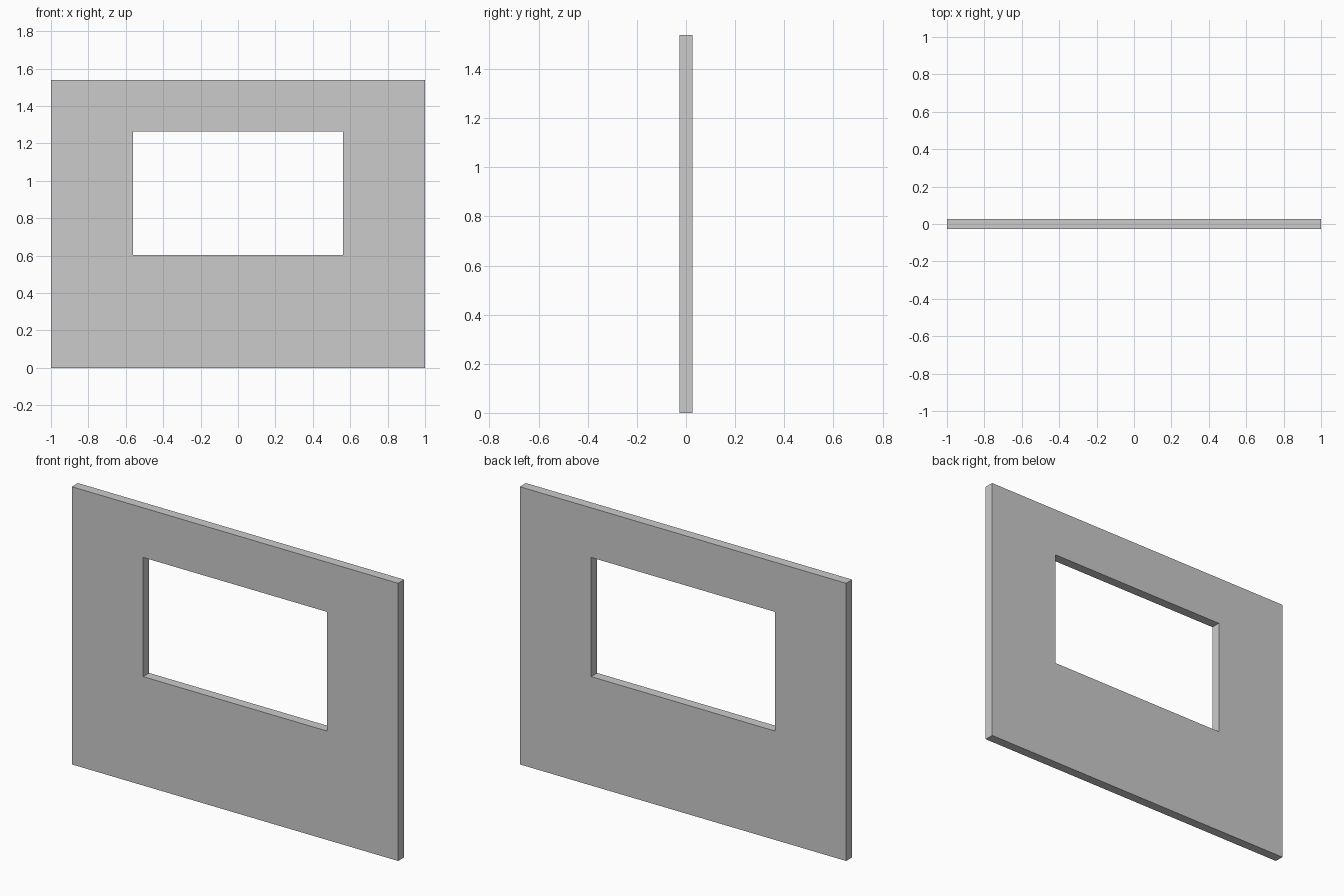
import bpy, bmesh

if "Cube" in bpy.data.objects:
    bpy.data.objects.remove(bpy.data.objects["Cube"])

HALF_T = 0.0265                            # half of the wall thickness
OUTER = (-1.0, 1.0, 0.0, 1.538)            # x min, x max, z min, z max
OPENING = (-0.5625, 0.5625, 0.603, 1.263)


def ring(bm, rect, y):
    x0, x1, z0, z1 = rect
    return [bm.verts.new((x, y, z)) for x, z in ((x0, z0), (x1, z0), (x1, z1), (x0, z1))]


def skin(bm, a, b):
    # Join two rectangular rings with four quads
    for i in range(4):
        j = (i + 1) % 4
        bm.faces.new((a[i], a[j], b[j], b[i]))


# Wall panel with a window opening
bm = bmesh.new()
rings = [ring(bm, OUTER, -HALF_T), ring(bm, OPENING, -HALF_T),
         ring(bm, OPENING, HALF_T), ring(bm, OUTER, HALF_T)]
for i in range(4):
    skin(bm, rings[i], rings[(i + 1) % 4])
bmesh.ops.recalc_face_normals(bm, faces=bm.faces)

mesh = bpy.data.meshes.new("window_wall")
bm.to_mesh(mesh)
bm.free()
bpy.context.collection.objects.link(bpy.data.objects.new("window_wall", mesh))
